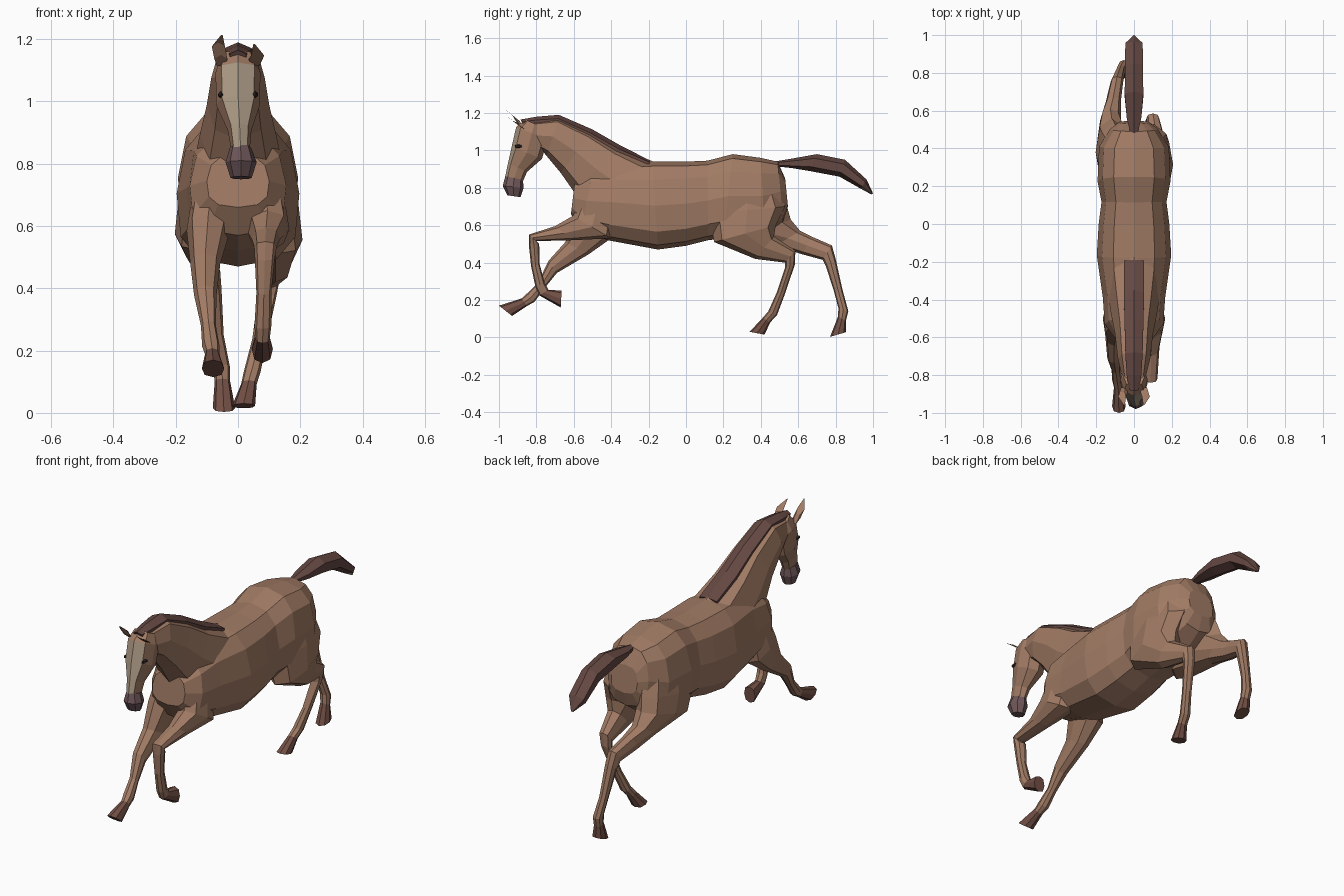
import bpy, bmesh, math


def mat(name, c):
    m = bpy.data.materials.new(name)
    m.diffuse_color = (*c, 1)
    return m


COAT = mat("coat", (0.36, 0.20, 0.13))
DARK = mat("mane_hair", (0.13, 0.065, 0.055))
PALE = mat("blaze_pale", (0.42, 0.33, 0.24))
MUZZLE = mat("muzzle_skin", (0.16, 0.095, 0.10))
HOOF = mat("hoof_horn", (0.17, 0.08, 0.06))
EYE = mat("eye_dark", (0.03, 0.02, 0.02))


def loft(name, rings, mats, n=8, p=1.0, paint=None, pear=0.0):
    """Skin rings (Ay, Az, By, Bz, x, w): A and B are opposite edges seen from the side."""
    bm = bmesh.new()
    loops = []
    for ay, az, by, bz, x, w in rings:
        loop = []
        for i in range(n):
            t = 2 * math.pi * i / n
            c, s = math.cos(t), math.sin(t)
            c = math.copysign(abs(c) ** p, c)
            s = math.copysign(abs(s) ** p, s) * (1 - pear * c)
            loop.append(bm.verts.new((x + w * s,
                                      (ay + by) / 2 + c * (ay - by) / 2,
                                      (az + bz) / 2 + c * (az - bz) / 2)))
        loops.append(loop)
    for k in range(len(loops) - 1):
        for i in range(n):
            j = (i + 1) % n
            f = bm.faces.new((loops[k][i], loops[k][j], loops[k + 1][j], loops[k + 1][i]))
            f.material_index = paint(k, i) if paint else 0
    bm.faces.new(loops[0][::-1])
    f = bm.faces.new(loops[-1])
    f.material_index = paint(len(loops) - 2, n // 2) if paint else 0
    bmesh.ops.recalc_face_normals(bm, faces=bm.faces)
    me = bpy.data.meshes.new(name)
    bm.to_mesh(me)
    bm.free()
    for m in mats:
        me.materials.append(m)
    ob = bpy.data.objects.new(name, me)
    bpy.context.collection.objects.link(ob)
    return ob


# Barrel, chest and rump
loft("body", [
    (-.595, .83, -.615, .66, 0, .10),
    (-.50, .89, -.56, .57, 0, .155),
    (-.36, .925, -.42, .52, 0, .165),
    (-.18, .94, -.15, .47, 0, .197),
    (0, .94, 0, .49, 0, .187),
    (.115, .945, .12, .52, 0, .172),
    (.25, .98, .20, .53, 0, .193),
    (.40, .96, .42, .55, 0, .185),
    (.49, .94, .52, .62, 0, .125),
    (.53, .85, .545, .70, 0, .08)], [COAT], n=12, p=.75, pear=.07)

# Neck and mane
loft("neck", [
    (-.15, .93, -.42, .60, 0, .15),
    (-.35, 1.012, -.60, .78, 0, .122),
    (-.50, 1.10, -.67, .88, 0, .10),
    (-.68, 1.18, -.745, .97, 0, .086),
    (-.83, 1.16, -.77, 1.0, 0, .064)], [COAT], n=8, p=.85)
loft("mane", [
    (-.19, .945, -.20, .91, 0, .062),
    (-.35, 1.026, -.39, .955, 0, .062),
    (-.50, 1.112, -.53, 1.03, 0, .058),
    (-.68, 1.19, -.695, 1.11, 0, .053),
    (-.80, 1.18, -.79, 1.11, 0, .045),
    (-.885, 1.165, -.86, 1.12, 0, .03)], [DARK], n=6)

# Head with pale blaze on the front faces, and muzzle
loft("head", [
    (-.86, 1.165, -.76, 1.12, 0, .055),
    (-.908, 1.125, -.74, 1.06, 0, .072),
    (-.932, 1.02, -.77, .955, 0, .07),
    (-.952, .93, -.85, .885, .005, .038),
    (-.968, .855, -.87, .838, .008, .03)], [COAT, PALE], n=8, p=.9,
    paint=lambda k, i: int(k > 0 and i in (0, 7)))
loft("muzzle", [
    (-.966, .862, -.872, .842, .008, .034),
    (-.98, .81, -.868, .80, .01, .05),
    (-.955, .76, -.885, .75, .01, .034)], [MUZZLE], n=8)

# Ears and eyes
for s, side, tip in ((1, "right", 1.185), (-1, "left", 1.214)):
    loft(side + "_ear", [
        (-.905, 1.15, -.86, 1.11, s * .055, .022),
        (-.93, tip - .025, -.885, tip - .06, s * .063, .022),
        (-.96, tip, -.957, tip - .004, s * .052, .003)], [COAT], n=5)
    bpy.ops.mesh.primitive_ico_sphere_add(subdivisions=1, radius=1,
                                          location=(s * .055, -.895, 1.022))
    eye = bpy.context.object
    eye.name = side + "_eye"
    eye.scale = (.011, .024, .011)
    eye.data.materials.append(EYE)

# Tail with pale underside at the tip
loft("tail", [
    (.47, .94, .48, .915, 0, .02),
    (.56, .955, .57, .905, 0, .045),
    (.70, .98, .66, .89, 0, .057),
    (.85, .95, .82, .86, 0, .055),
    (.965, .845, .935, .795, 0, .053),
    (1.0, .77, .99, .765, 0, .006)], [DARK, PALE], n=6,
    paint=lambda k, i: int(k == 4 and i in (2, 3)))


def leg(name, rings):
    """Leg whose last segment is the hoof."""
    last = len(rings) - 2
    return loft(name, rings, [COAT, HOOF], n=8, p=.85,
                paint=lambda k, i: int(k == last))


# Forelegs: right one folded, left one reaching forward
leg("right_foreleg", [
    (-.53, .82, -.36, .80, .07, .06),
    (-.605, .65, -.40, .53, .095, .07),
    (-.70, .595, -.60, .52, .09, .045),
    (-.84, .55, -.80, .515, .088, .036),
    (-.84, .49, -.785, .50, .086, .032),
    (-.828, .38, -.782, .39, .083, .024),
    (-.805, .27, -.755, .29, .08, .027),
    (-.785, .225, -.735, .255, .079, .023),
    (-.67, .16, -.665, .25, .078, .034)])
leg("left_foreleg", [
    (-.53, .82, -.36, .80, -.07, .06),
    (-.60, .64, -.40, .53, -.095, .07),
    (-.645, .51, -.52, .445, -.105, .048),
    (-.735, .41, -.69, .345, -.105, .036),
    (-.79, .295, -.755, .265, -.095, .024),
    (-.85, .235, -.81, .19, -.087, .028),
    (-.88, .208, -.85, .168, -.083, .023),
    (-1.0, .17, -.93, .115, -.08, .036)])

# Hind legs: right one under the body, left one pushing off
leg("right_hind_leg", [
    (.16, .86, .47, .86, .085, .07),
    (.125, .66, .53, .70, .105, .088),
    (.15, .51, .48, .60, .12, .087),
    (.37, .42, .47, .54, .12, .052),
    (.53, .40, .585, .465, .10, .034),
    (.53, .375, .582, .39, .095, .03),
    (.485, .24, .53, .235, .07, .024),
    (.44, .14, .487, .12, .045, .027),
    (.41, .105, .45, .08, .035, .025),
    (.34, .03, .42, .015, .018, .037)])
leg("left_hind_leg", [
    (.16, .86, .47, .86, -.085, .07),
    (.13, .64, .54, .70, -.105, .088),
    (.20, .52, .56, .63, -.118, .085),
    (.48, .49, .61, .57, -.125, .055),
    (.62, .445, .67, .54, -.11, .04),
    (.73, .415, .78, .492, -.09, .033),
    (.748, .38, .80, .42, -.083, .03),
    (.79, .25, .838, .25, -.07, .024),
    (.815, .155, .868, .14, -.053, .027),
    (.812, .11, .855, .09, -.05, .025),
    (.77, .003, .855, .028, -.045, .036)])
